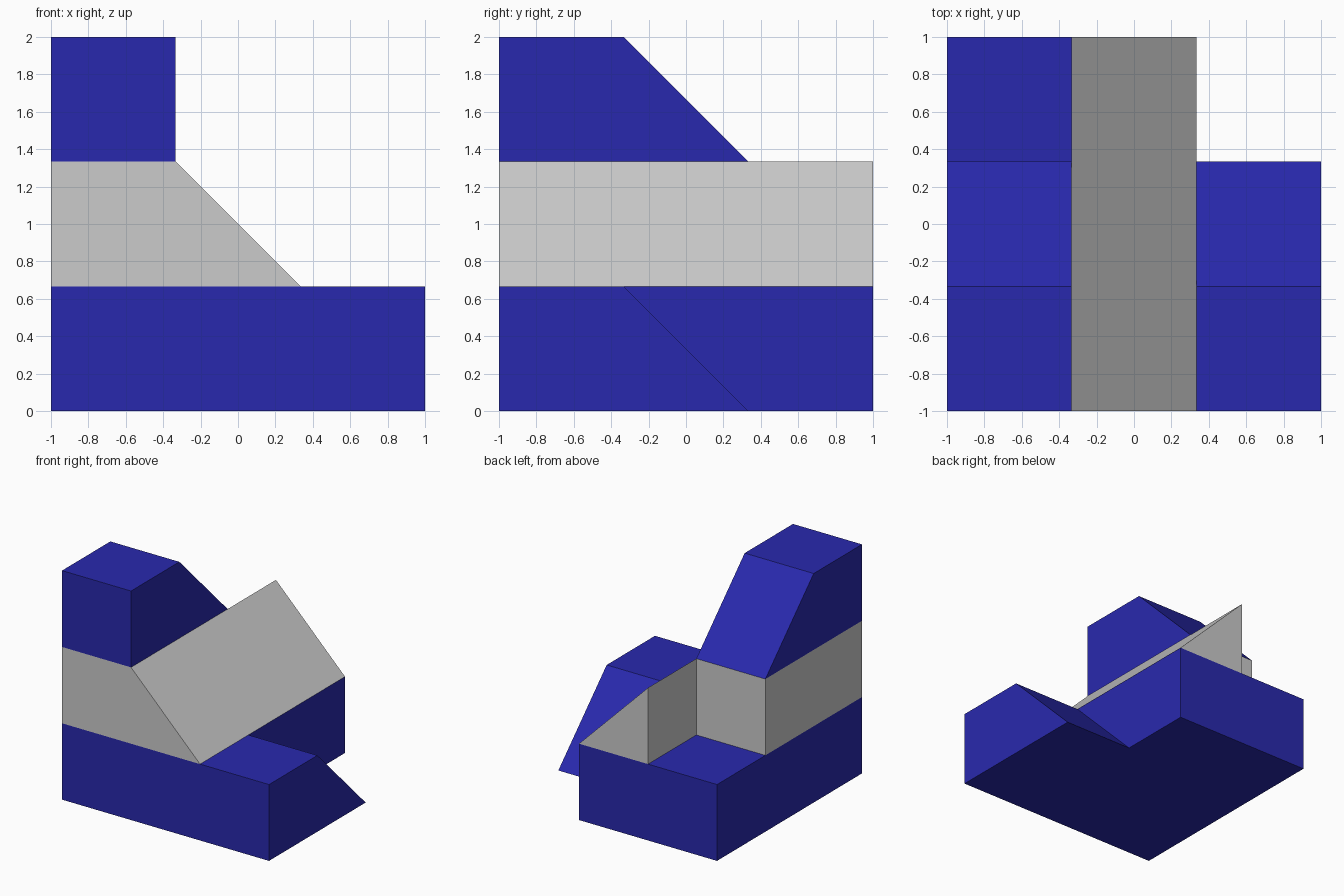
import bpy, bmesh
from mathutils import Vector

if "Cube" in bpy.data.objects:
    bpy.data.objects.remove(bpy.data.objects["Cube"])

C = 2 / 3   # size of one grid cell
T = 1 / 3   # grid line either side of the centre

blue = bpy.data.materials.new("blue")
blue.diffuse_color = (0.022, 0.022, 0.42, 1)
blue.use_nodes = True
blue.node_tree.nodes["Principled BSDF"].inputs["Base Color"].default_value = blue.diffuse_color


def finish(name, bm, material=None):
    bmesh.ops.dissolve_limit(bm, angle_limit=0.01, verts=bm.verts[:], edges=bm.edges[:])
    bmesh.ops.recalc_face_normals(bm, faces=bm.faces[:])
    mesh = bpy.data.meshes.new(name)
    bm.to_mesh(mesh)
    bm.free()
    obj = bpy.data.objects.new(name, mesh)
    bpy.context.collection.objects.link(obj)
    if material:
        mesh.materials.append(material)


def loft(name, lower, upper, z):
    """Solid one cell high between two matching outlines."""
    bm = bmesh.new()
    a = [bm.verts.new((x, y, z)) for x, y in lower]
    b = [bm.verts.new((x, y, z + C)) for x, y in upper]
    bm.faces.new(a)
    bm.faces.new(b)
    for i in range(len(a)):
        j = (i + 1) % len(a)
        bm.faces.new((a[i], a[j], b[j], b[i]))
    finish(name, bm, blue)


def extrude(bm, faces, y):
    """Extrude faces along y and return the moved end faces."""
    geom = bmesh.ops.extrude_face_region(bm, geom=faces)["geom"]
    verts = [g for g in geom if isinstance(g, bmesh.types.BMVert)]
    bmesh.ops.translate(bm, verts=verts, vec=Vector((0, y, 0)))
    return [g for g in geom if isinstance(g, bmesh.types.BMFace)]


# Base: notched slab whose short side arm slopes down towards the back
def base_outline(arm):
    return [(-1, -1), (1, -1), (1, arm), (T, arm), (T, 1), (-1, 1)]


loft("base", base_outline(T), base_outline(-T), 0)


# Upper block with a sloping back
def top_outline(back):
    return [(-1, -1), (-T, -1), (-T, back), (-1, back)]


loft("upper_block", top_outline(T), top_outline(-T), 2 * C)

# Middle layer: block and ramp run together, then the ramp alone goes on to the back
bm = bmesh.new()
p = [bm.verts.new((x, -1, z)) for x, z in
     [(-1, C), (-T, C), (-T, 2 * C), (-1, 2 * C), (T, C)]]
front = [bm.faces.new((p[0], p[1], p[2], p[3])), bm.faces.new((p[1], p[4], p[2]))]
ends = extrude(bm, front, 2 * C)
extrude(bm, [f for f in ends if len(f.verts) == 3], C)
finish("middle_ramp", bm)
